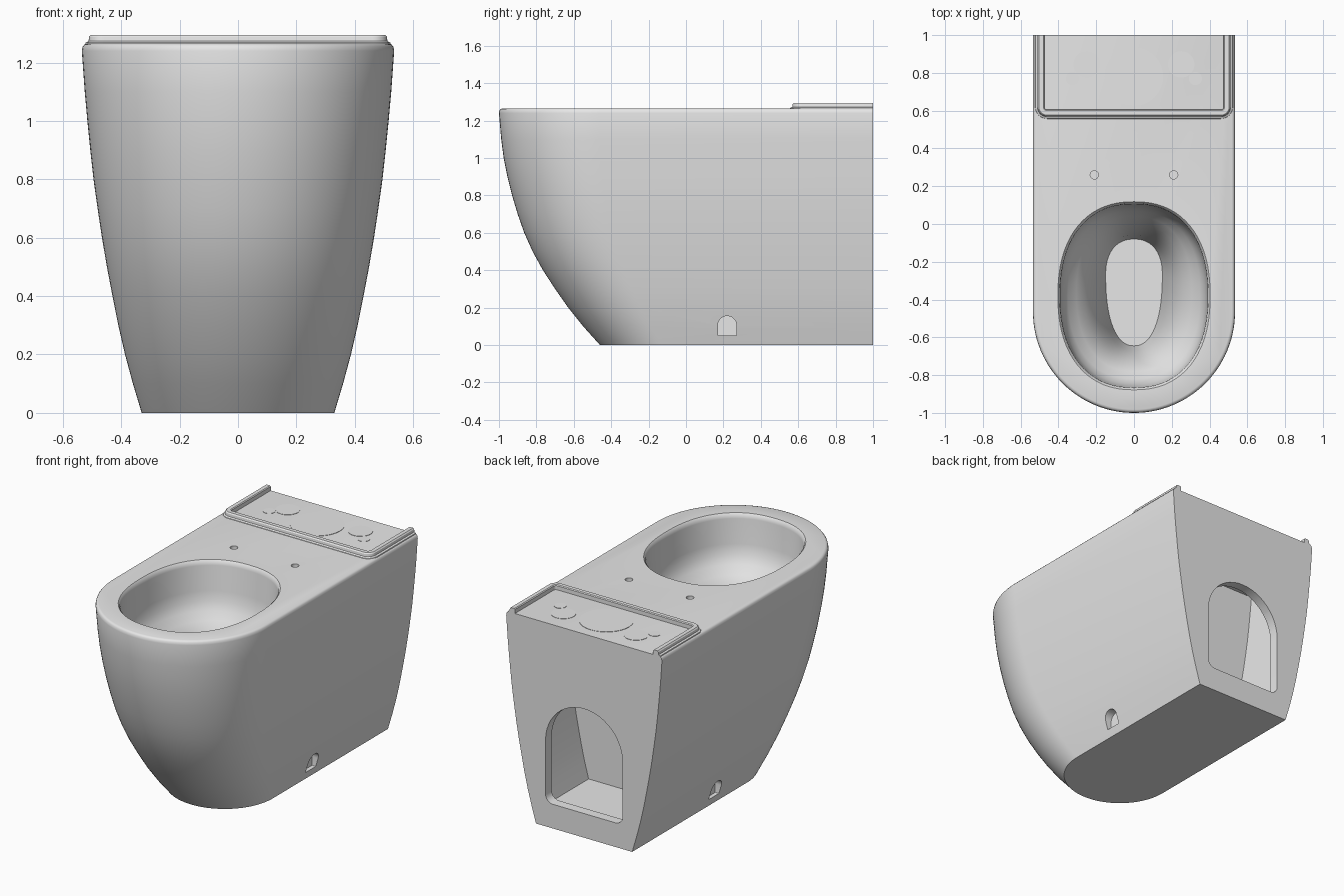
import bpy, bmesh
from math import sin, cos, pi, copysign, radians

cube = bpy.data.objects.get("Cube")
if cube:
    bpy.data.objects.remove(cube, do_unlink=True)

GREY = (0.8, 0.8, 0.8, 1)
ceramic = bpy.data.materials.new("glazed_ceramic")
ceramic.use_nodes = True
ceramic.diffuse_color = GREY
bsdf = next(n for n in ceramic.node_tree.nodes if n.type == 'BSDF_PRINCIPLED')
bsdf.inputs["Base Color"].default_value = GREY


def loft(name, rings, tube=False):
    """Skin closed rings with end caps; tube also joins last ring to first, leaving paths open."""
    bm = bmesh.new()
    rows = [[bm.verts.new(p) for p in ring] for ring in rings]
    n = len(rows[0])
    pairs = list(zip(rows, rows[1:] + rows[:1] if tube else rows[1:]))
    for a, b in pairs:
        for i in range(n - 1 if tube else n):
            j = (i + 1) % n
            bm.faces.new((a[i], a[j], b[j], b[i]))
    if tube:
        bm.faces.new([r[0] for r in rows])
        bm.faces.new([r[-1] for r in rows])
    else:
        bm.faces.new(rows[0])
        bm.faces.new(rows[-1])
    bmesh.ops.recalc_face_normals(bm, faces=bm.faces)
    mesh = bpy.data.meshes.new(name)
    bm.to_mesh(mesh)
    bm.free()
    mesh.materials.append(ceramic)
    obj = bpy.data.objects.new(name, mesh)
    bpy.context.collection.objects.link(obj)
    return obj


def activate(obj):
    bpy.ops.object.select_all(action='DESELECT')
    obj.select_set(True)
    bpy.context.view_layer.objects.active = obj


def smooth(obj):
    activate(obj)
    bpy.ops.object.shade_smooth_by_angle(angle=radians(32))


def cut(obj, cutter):
    activate(obj)
    mod = obj.modifiers.new("cut", 'BOOLEAN')
    mod.operation = 'DIFFERENCE'
    mod.solver = 'EXACT'
    mod.object = cutter
    bpy.ops.object.modifier_apply(modifier=mod.name)
    bpy.data.objects.remove(cutter, do_unlink=True)


def arc(cx, cy, r, a0, a1, n):
    return [(cx + r * cos(a0 + (a1 - a0) * i / n), cy + r * sin(a0 + (a1 - a0) * i / n))
            for i in range(n + 1)]


def circle(cx, cy, r, n=32):
    return arc(cx, cy, r, 0, 2 * pi, n)[:-1]


def arch(w, low, high, r):
    """Round-topped doorway with rounded bottom corners."""
    return (arc(0, high - w, w, 0, pi, 24) + arc(-w + r, low + r, r, pi, 1.5 * pi, 5)
            + arc(w - r, low + r, r, 1.5 * pi, 2 * pi, 5))


# Body: U-shaped sections (height, half width, front), flaring upward
LEVELS = [(0, .33, -.46), (.1, .36, -.55), (.2, .387, -.63), (.3, .41, -.70),
          (.4, .43, -.765), (.5, .449, -.82), (.6, .466, -.865), (.7, .481, -.90),
          (.8, .495, -.93), (.9, .506, -.955), (1.0, .516, -.975), (1.1, .525, -.988),
          (1.24, .535, -1.0), (1.255, .532, -.997), (1.262, .526, -.991), (1.265, .517, -.982)]


def body_ring(z, w, front):
    curve = arc(0, front + w, w, 0, -pi, 56)
    return [(x, y, z) for x, y in [(w, 1)] + curve + [(-w, 1)]]


body = loft("pan_body", [body_ring(*level) for level in LEVELS])

# Bowl hollow: rounded oval at the rim narrowing to an egg-shaped floor
BOWL = [(1.30, .41, .125, -.885, -.38), (1.265, .403, .118, -.878, -.38),
        (1.255, .394, .109, -.869, -.38), (1.235, .39, .105, -.865, -.38),
        (1.08, .386, .097, -.86, -.38), (1.02, .375, .085, -.845, -.38),
        (.97, .35, .068, -.82, -.37), (.925, .305, .04, -.78, -.36),
        (.87, .26, .01, -.745, -.34), (.78, .218, -.03, -.705, -.32),
        (.64, .178, -.06, -.67, -.29), (.48, .15, -.08, -.645, -.27)]


def bowl_ring(z, w, back, front, mid, n=72):
    ring = []
    for i in range(n):
        t = 2 * pi * i / n
        c, s = (copysign(abs(f) ** (2 / 2.3), f) for f in (cos(t), sin(t)))
        ring.append((w * c, mid + s * (back - mid if s > 0 else mid - front), z))
    return ring


cut(body, loft("bowl_cutter", [bowl_ring(*b) for b in BOWL]))

# Rear service chamber following the side walls, entered through an arched opening
chamber = [[(sx * (w - .055), y, z) for sx, y in ((1, .52), (1, .94), (-1, .94), (-1, .52))]
           for z, w, _ in LEVELS[1:12]]
cut(body, loft("chamber_cutter", chamber))
opening = arch(.265, .15, .80, .05)
cut(body, loft("opening_cutter", [[(x, y, z) for x, z in opening] for y in (.9, 1.1)]))

# Fixing niches low on each side, seat bolt holes on the deck
niche = arch(.05, .05, .155, .004)
for side in (1, -1):
    cut(body, loft("niche_cutter", [[(side * x, .22 + u, z) for u, z in niche]
                                    for x in (.32, .5)]))
    hole = circle(side * .21, .26, .022, 20)
    cut(body, loft("bolt_cutter", [[(x, y, z) for x, y in hole] for z in (1.2, 1.3)]))
smooth(body)


# Raised curb around three sides of the cistern platform
def curb_path(inset, z, w=.51, front=.57, r=.05):
    w, front, r = w - inset, front + inset, max(r - inset, .01)
    pts = ([(w, 1)] + arc(w - r, front + r, r, 0, -pi / 2, 8)
           + arc(-w + r, front + r, r, -pi / 2, -pi, 8) + [(-w, 1)])
    return [(x, y, z) for x, y in pts]


CURB = [(-.015, 1.258), (-.012, 1.268), (-.002, 1.273), (0, 1.288), (.006, 1.295),
        (.03, 1.295), (.035, 1.29), (.035, 1.258)]
smooth(loft("cistern_curb", [curb_path(*c) for c in CURB], tube=True))

# Thin round seats on the cistern platform
PADS = {"inlet_pad": (0, .78, .155)}
for label, side in (("left", 1), ("right", -1)):
    PADS[label + "_bolt_pad"] = (side * .25, .845, .07)
    PADS[label + "_small_pad"] = (side * .325, .77, .035)
for name, (x, y, r) in PADS.items():
    pad = circle(x, y, r)
    smooth(loft(name, [[(px, py, z) for px, py in pad] for z in (1.262, 1.267)]))
